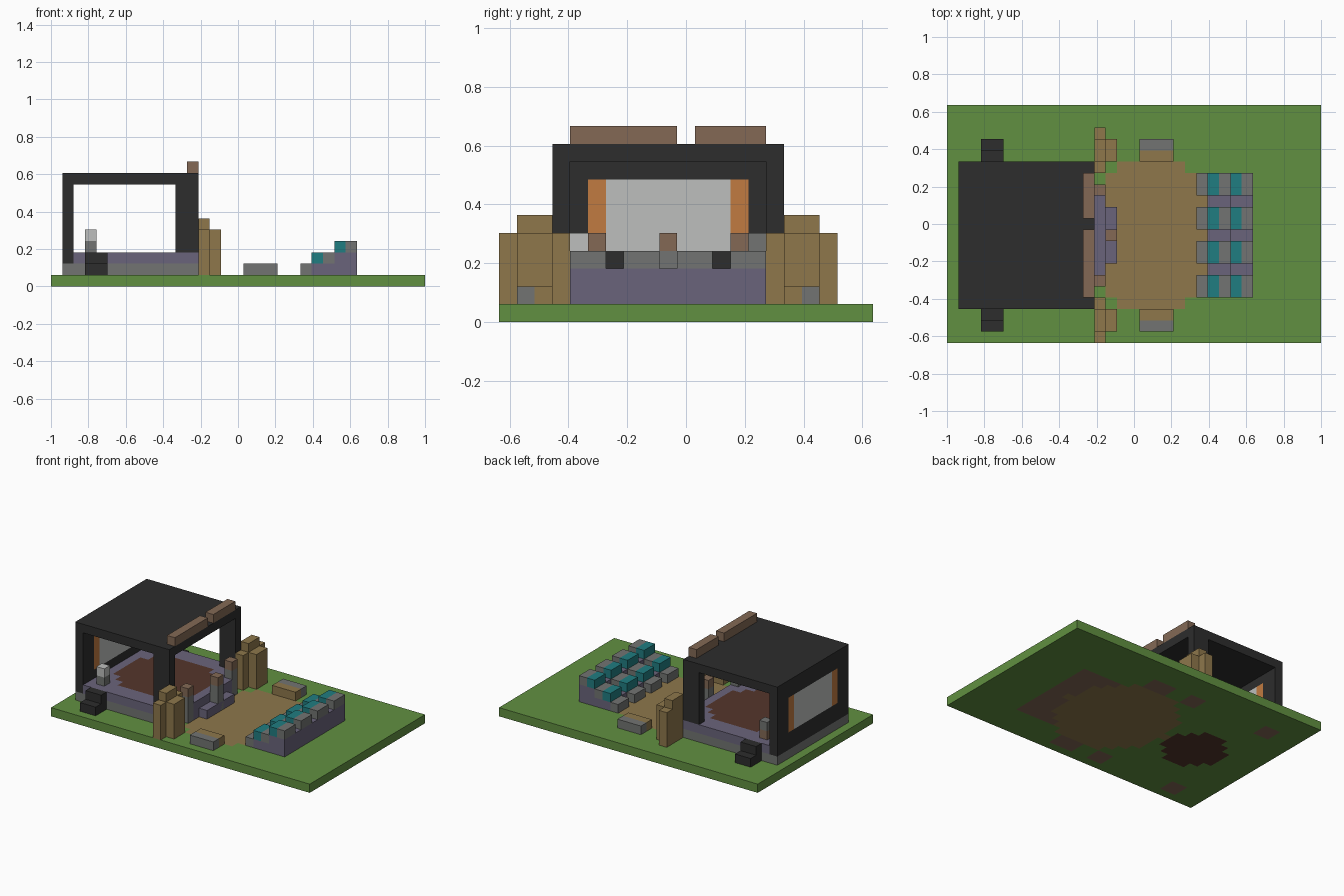
import bpy, bmesh
from mathutils import Matrix, Vector

if "Cube" in bpy.data.objects:
    bpy.data.objects.remove(bpy.data.objects["Cube"])

NX, NY = 33, 21          # ground size in blocks
U = 2 / NX               # block size
AXIS = 19                # mirrored row: j -> AXIS - j


def material(name, r, g, b):
    def linear(c):
        c /= 255
        return c / 12.92 if c < 0.04 else ((c + 0.055) / 1.055) ** 2.4
    colour = (linear(r), linear(g), linear(b), 1)
    m = bpy.data.materials.new(name)
    m.use_nodes = True
    m.diffuse_color = colour
    m.node_tree.nodes["Principled BSDF"].inputs["Base Color"].default_value = colour
    return m


grass = material("grass green", 97, 144, 65)
sand = material("sand tan", 142, 119, 75)
black = material("stage black", 45, 45, 45)
purple = material("dusty purple", 106, 100, 123)
stone = material("stone gray", 114, 116, 114)
teal = material("seat teal", 32, 125, 129)
orange = material("curtain orange", 193, 123, 65)
pale = material("screen pale gray", 189, 191, 189)
wood = material("wood brown", 131, 105, 85)
rust = material("rust brown", 84, 54, 43)


def place(i, j, k):
    return Vector(((i - NX / 2) * U, (j - NY / 2) * U, k * U))


def finish(name, bm, mats):
    mesh = bpy.data.meshes.new(name)
    bm.to_mesh(mesh)
    bm.free()
    for m in mats:
        mesh.materials.append(m)
    obj = bpy.data.objects.new(name, mesh)
    bpy.context.collection.objects.link(obj)
    return obj


def box(name, mat, xs, ys, zs):
    """Box spanning block ranges along x, y and z."""
    lo, hi = place(xs[0], ys[0], zs[0]), place(xs[1], ys[1], zs[1])
    bm = bmesh.new()
    bmesh.ops.create_cube(bm, size=1, matrix=Matrix.Translation((lo + hi) / 2)
                          @ Matrix.Diagonal((*(hi - lo), 1)))
    return finish(name, bm, [mat])


def pair(name, mat, xs, ys, zs):
    """Box and its mirror image across the stage axis."""
    box("right_" + name, mat, xs, ys, zs)
    box("left_" + name, mat, xs, (AXIS - ys[1], AXIS - ys[0]), zs)


def slab(name, mats, xs, ys, k, rule):
    """One-block-thick floor whose cells are coloured by a rule."""
    lo, hi = place(xs[0], ys[0], k), place(xs[1], ys[1], k)
    size = (hi - lo) / 2
    bm = bmesh.new()
    bmesh.ops.create_grid(bm, x_segments=xs[1] - xs[0], y_segments=ys[1] - ys[0], size=1,
                          matrix=Matrix.Translation((lo + hi) / 2)
                          @ Matrix.Diagonal((size.x, size.y, 1, 1)))
    for f in bm.faces:
        c = f.calc_center_median()
        f.material_index = rule(c.x / U + NX / 2, c.y / U + NY / 2)
    obj = finish(name, bm, mats)
    mod = obj.modifiers.new("Thickness", "SOLIDIFY")
    mod.thickness, mod.offset = U, 1


def in_disc(i, j, ci, r):
    return (i - ci) ** 2 + (j - AXIS / 2) ** 2 <= r * r + 0.01


# Ground with sandy arena, and earth under the buildings
def ground_rule(i, j):
    d = abs(j - AXIS / 2)
    if in_disc(i, j, 7.5, 3.6):
        return 2
    if in_disc(i, j, 18, 6.5):
        return 1
    if 22 < i < 27 and d < 5.5:
        return 3
    if 6.5 < d < 8.5 and (3 < i < 5 or 13 < i < 15 or 17 < i < 20):
        return 3
    return 0


slab("ground", [grass, sand, rust, wood], (0, NX), (0, NY), 0, ground_rule)

# Stage platform, floor with round rug, and steps
box("stage_base", stone, (1, 13), (3, 16), (1, 2))
slab("stage_floor", [purple, rust], (2, 13), (3, 16), 2,
     lambda i, j: int(in_disc(i, j, 8, 5)))
box("upper_step", purple, (13, 14), (6, 13), (1, 3))
box("lower_step", purple, (14, 15), (7, 12), (1, 2))

# Roof, front columns, and back wall around the screen
box("roof", black, (1, 13), (3, 16), (9, 10))
pair("front_column", black, (11, 13), (3, 4), (3, 9))
pair("back_wall_side", black, (1, 2), (3, 5), (2, 9))
box("back_wall_bottom", black, (1, 2), (5, 14), (2, 4))
box("back_wall_top", black, (1, 2), (5, 14), (8, 9))
box("screen", pale, (1, 2), (6, 13), (4, 8))
pair("curtain", orange, (1, 2), (5, 6), (4, 8))
box("right_roof_beam", wood, (12, 13), (4, 10), (10, 11))
box("left_roof_beam", wood, (12, 13), (11, 15), (10, 11))

# Posts along the stage front
pair("post", stone, (13, 14), (5, 6), (1, 4))
pair("post_top", wood, (13, 14), (5, 6), (4, 5))
box("middle_post", stone, (14, 15), (9, 10), (1, 4))
box("middle_post_top", wood, (14, 15), (9, 10), (4, 5))

# Small stands on the stage
box("right_stand", stone, (3, 4), (4, 5), (3, 4))
box("right_stand_top", pale, (3, 4), (4, 5), (4, 5))
box("left_stand", wood, (3, 4), (14, 15), (3, 4))
box("left_stand_top", stone, (3, 4), (14, 15), (4, 5))

# Stepped black boxes beside the stage
pair("side_box_low", black, (3, 5), (1, 2), (1, 2))
pair("side_box_high", black, (3, 5), (2, 3), (1, 3))

# Rock towers flanking the steps
pair("tower_core", sand, (13, 14), (1, 3), (1, 6))
pair("tower_outer", sand, (13, 14), (0, 1), (1, 5))
pair("tower_inner", sand, (13, 14), (3, 4), (1, 5))
pair("tower_front", sand, (14, 15), (1, 3), (1, 5))

# Benches at the arena sides
pair("bench_back", stone, (17, 20), (1, 2), (1, 2))
pair("bench_seat", sand, (17, 20), (2, 3), (1, 2))

# Tiered stand with four columns of seats
box("lower_tier", purple, (23, 25), (4, 15), (1, 2))
box("upper_tier", purple, (25, 27), (4, 15), (1, 3))
for n in range(4):
    ys = (4 + 3 * n, 6 + 3 * n)
    box(f"footrest_{n}", stone, (22, 23), ys, (1, 2))
    for row in range(2):
        x, z = 23 + 2 * row, 2 + row
        box(f"seat_{row}_{n}", teal, (x, x + 1), ys, (z, z + 1))
        box(f"seat_back_{row}_{n}", stone, (x + 1, x + 2), ys, (z, z + 1))
